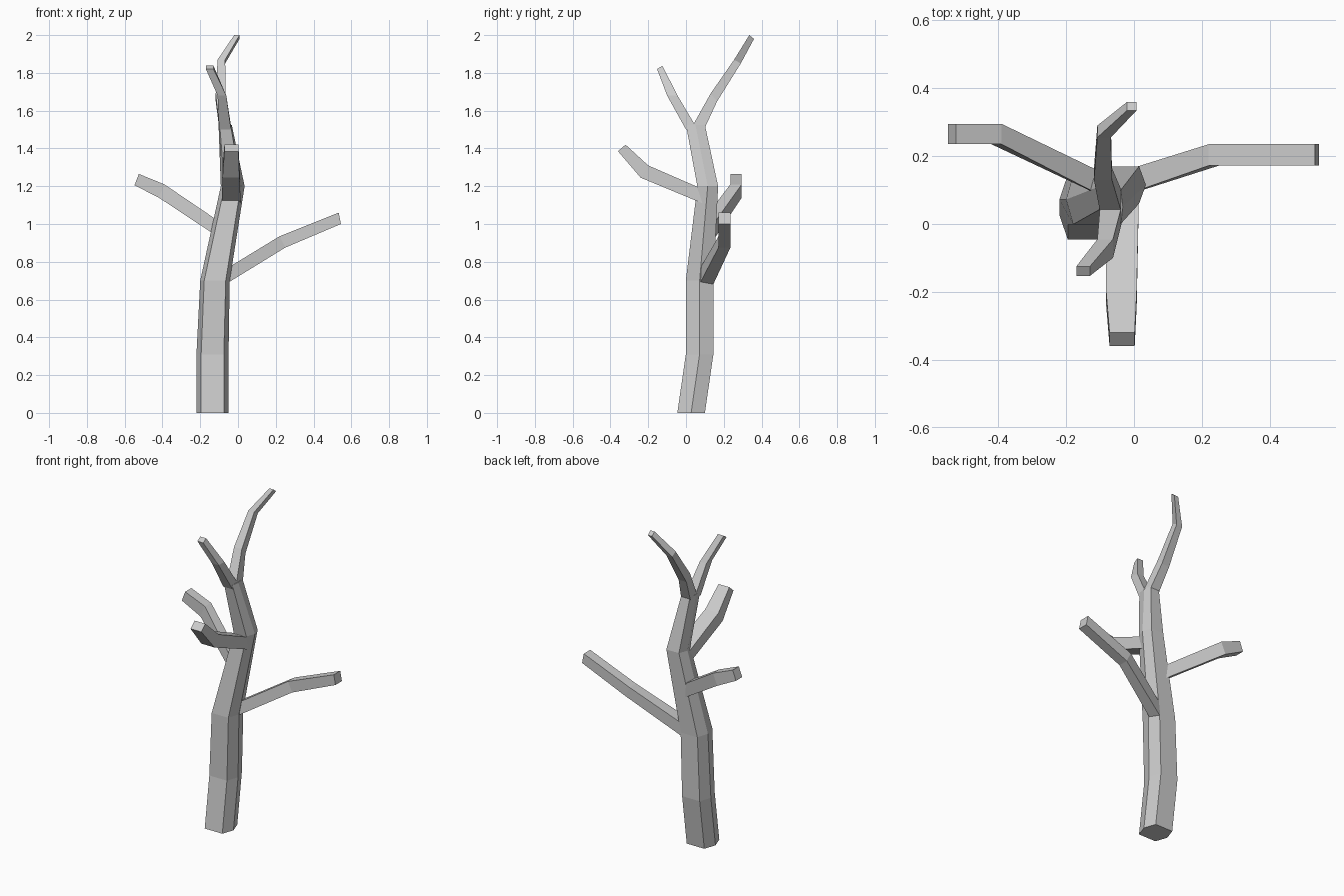
import bpy, bmesh

if "Cube" in bpy.data.objects:
    bpy.data.objects.remove(bpy.data.objects["Cube"])


def loft(name, rings):
    """Skin a closed tube through rings of equal point count, capped at both ends."""
    bm = bmesh.new()
    loops = [[bm.verts.new(p) for p in ring] for ring in rings]
    n = len(loops[0])
    for a, b in zip(loops, loops[1:]):
        for i in range(n):
            j = (i + 1) % n
            bm.faces.new((a[i], a[j], b[j], b[i]))
    bm.faces.new(loops[0][::-1])
    bm.faces.new(loops[-1])
    bmesh.ops.recalc_face_normals(bm, faces=bm.faces)
    mesh = bpy.data.meshes.new(name)
    bm.to_mesh(mesh)
    bm.free()
    obj = bpy.data.objects.new(name, mesh)
    bpy.context.collection.objects.link(obj)
    return obj


def hexagon(cx, cy, z, hx, hy, flat):
    """Six-sided trunk section: half width, half depth, half width of the flat side."""
    return [(cx + x, cy + y, z) for x, y in
            ((hx, 0), (flat, hy), (-flat, hy), (-hx, 0), (-flat, -hy), (flat, -hy))]


def branch(name, axis, stations):
    """Four-sided branch: each station is (lower point, upper point, side range).
    Points are (along, z); 'axis' is the direction they run in."""
    rings = []
    for (u0, z0), (u1, z1), (s0, s1) in stations:
        corners = ((u0, s0, z0), (u0, s1, z0), (u1, s1, z1), (u1, s0, z1))
        rings.append([(u, s, z) if axis == 'x' else (s, u, z) for u, s, z in corners])
    return loft(name, rings)


# Bent, tapering hexagonal trunk
loft("trunk", [hexagon(*s) for s in (
    (-0.135, 0.027, 0.0, 0.085, 0.073, 0.06),
    (-0.135, 0.072, 0.31, 0.085, 0.073, 0.06),
    (-0.122, 0.072, 0.70, 0.078, 0.073, 0.057),
    (-0.028, 0.115, 1.20, 0.063, 0.055, 0.043),
    (-0.068, 0.05, 1.525, 0.035, 0.05, 0.029))])

# Fork at the top of the trunk
branch("top_back_branch", 'y', (
    ((0.10, 1.51), (0.035, 1.52), (-0.10, -0.037)),
    ((0.165, 1.65), (0.13, 1.69), (-0.118, -0.065)),
    ((0.29, 1.85), (0.255, 1.87), (-0.108, -0.068)),
    ((0.36, 1.98), (0.335, 2.0), (-0.02, 0.008))))
branch("top_front_branch", 'y', (
    ((0.0, 1.50), (0.05, 1.52), (-0.10, -0.037)),
    ((-0.10, 1.68), (-0.045, 1.68), (-0.108, -0.062)),
    ((-0.153, 1.82), (-0.125, 1.838), (-0.17, -0.13))))

# Side branches
branch("front_branch", 'y', (
    ((0.11, 1.10), (0.11, 1.175), (-0.085, 0.015)),
    ((-0.24, 1.245), (-0.20, 1.31), (-0.082, 0.008)),
    ((-0.36, 1.385), (-0.32, 1.42), (-0.072, 0.002))))
branch("right_branch", 'x', (
    ((-0.10, 0.66), (-0.10, 0.74), (0.06, 0.135)),
    ((0.25, 0.875), (0.22, 0.935), (0.172, 0.235)),
    ((0.545, 1.0), (0.533, 1.06), (0.172, 0.235))))
branch("left_branch", 'x', (
    ((-0.08, 0.915), (-0.08, 1.0), (0.075, 0.145)),
    ((-0.42, 1.14), (-0.39, 1.21), (0.235, 0.295)),
    ((-0.548, 1.205), (-0.525, 1.265), (0.235, 0.295))))
